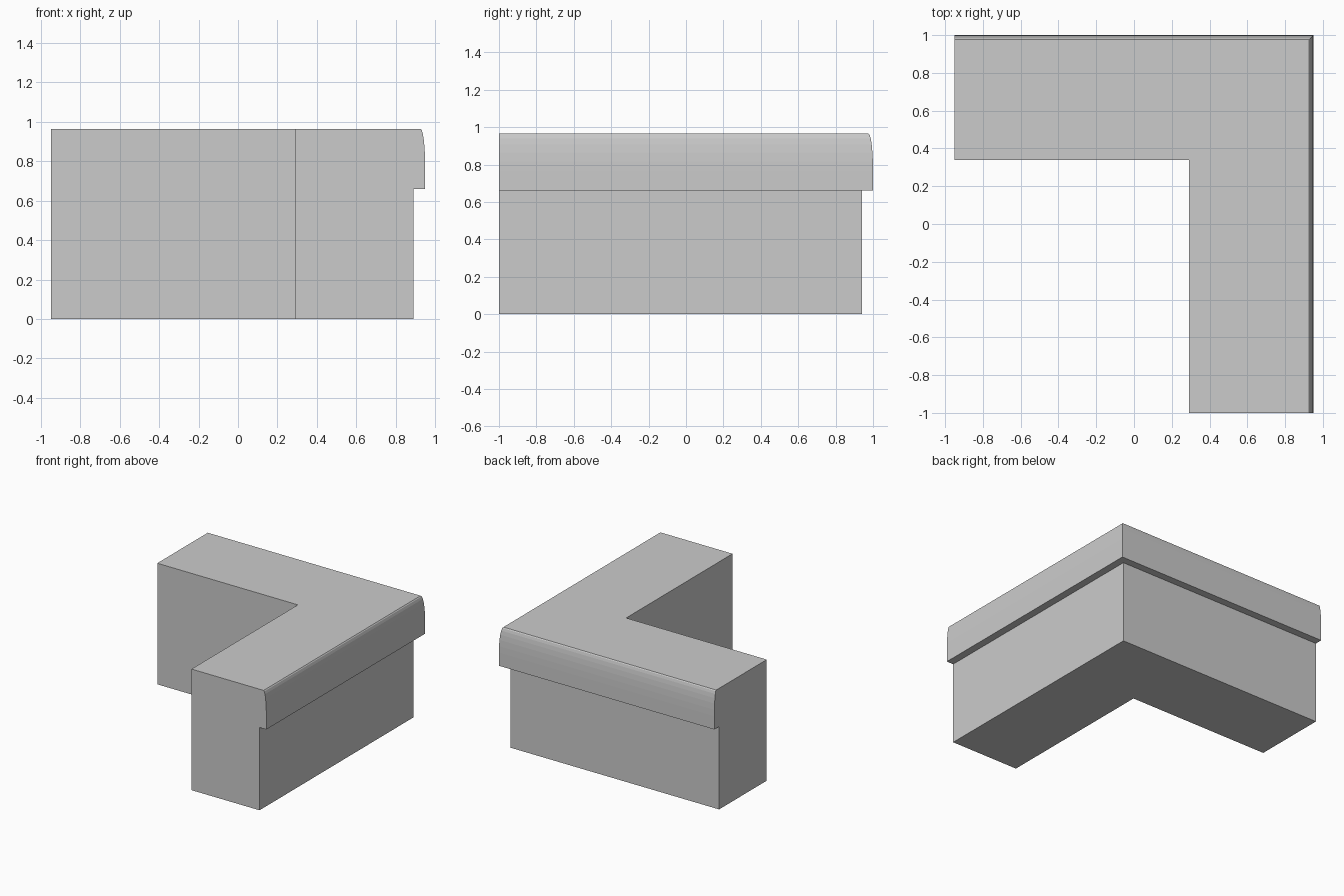
import bpy, bmesh, math

if "Cube" in bpy.data.objects:
    bpy.data.objects.remove(bpy.data.objects["Cube"])

X_IN, Y_IN = 0.29, 0.34        # inner corner of the L
X_END, Y_END = -0.95, -1.0     # free ends of the two wings
DEPTH, LIP, LIP_Z, TOP = 0.60, 0.66, 0.66, 0.965

# Cross-section: (distance outward from inner wall, height)
profile = [(0, 0), (DEPTH, 0), (DEPTH, LIP_Z), (LIP, LIP_Z)]
# Rounded nose of the lip, a tall quarter ellipse
STEPS, RX, RZ = 6, 0.024, 0.20
for i in range(STEPS + 1):
    a = math.pi / 2 * i / STEPS
    profile.append((LIP - RX + RX * math.cos(a), TOP - RZ + RZ * math.sin(a)))
profile.append((0, TOP))

# Sweep the cross-section along the L with a mitred corner
bm = bmesh.new()
rings = [
    [bm.verts.new((X_END, Y_IN + d, z)) for d, z in profile],
    [bm.verts.new((X_IN + d, Y_IN + d, z)) for d, z in profile],
    [bm.verts.new((X_IN + d, Y_END, z)) for d, z in profile],
]
n = len(profile)
for r0, r1 in zip(rings, rings[1:]):
    for i in range(n):
        j = (i + 1) % n
        bm.faces.new((r0[i], r0[j], r1[j], r1[i]))

# End caps
bm.faces.new(rings[0])
bm.faces.new(rings[-1][::-1])
bmesh.ops.recalc_face_normals(bm, faces=bm.faces)

mesh = bpy.data.meshes.new("corner_ledge")
bm.to_mesh(mesh)
bm.free()
bpy.context.collection.objects.link(bpy.data.objects.new("corner_ledge", mesh))
